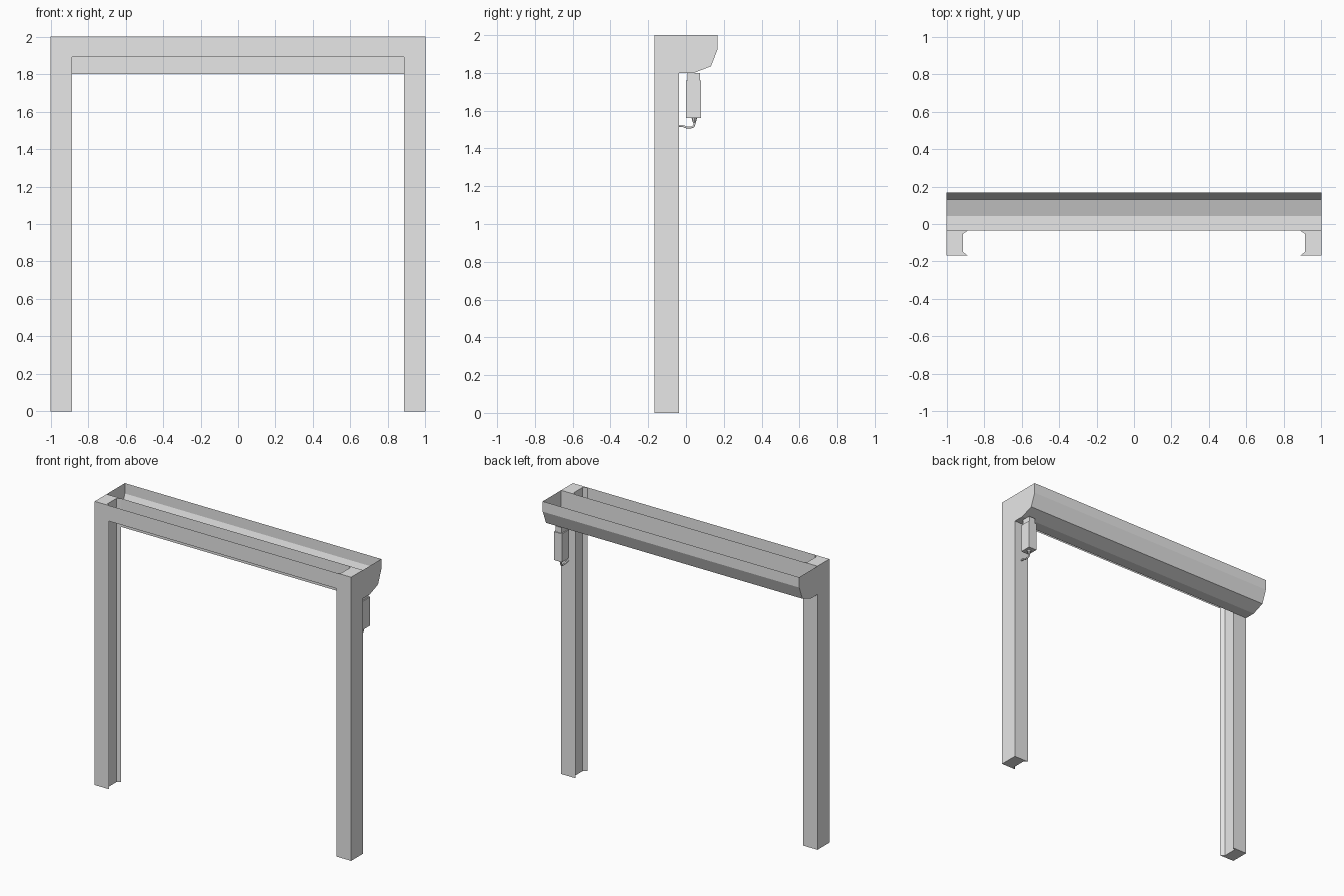
import bpy
import bmesh
from mathutils import Vector

cube = bpy.data.objects.get("Cube")
if cube:
    bpy.data.objects.remove(cube, do_unlink=True)

GREY = bpy.data.materials.new("light_grey")
GREY.use_nodes = True
GREY.diffuse_color = (0.8, 0.8, 0.8, 1)
GREY.node_tree.nodes["Principled BSDF"].inputs["Base Color"].default_value = (0.8, 0.8, 0.8, 1)

FRONT, WALL, BACK = -0.168, -0.036, 0.168
TOP, INNER = 2.0, 0.887


def finish(name, bm):
    mesh = bpy.data.meshes.new(name)
    bm.to_mesh(mesh)
    bm.free()
    mesh.materials.append(GREY)
    obj = bpy.data.objects.new(name, mesh)
    bpy.context.collection.objects.link(obj)
    return obj


def prism(name, points, offset):
    """Closed solid: a flat outline pushed along an offset."""
    bm = bmesh.new()
    face = bm.faces.new([bm.verts.new(p) for p in points])
    result = bmesh.ops.extrude_face_region(bm, geom=[face], use_keep_orig=True)
    moved = [v for v in result["geom"] if isinstance(v, bmesh.types.BMVert)]
    bmesh.ops.translate(bm, verts=moved, vec=Vector(offset))
    bmesh.ops.recalc_face_normals(bm, faces=bm.faces[:])
    return finish(name, bm)


def box(name, x, y, z):
    outline = [(x[0], y[0], z[0]), (x[1], y[0], z[0]), (x[1], y[1], z[0]), (x[0], y[1], z[0])]
    return prism(name, outline, (0, 0, z[1] - z[0]))


# Channel-shaped guide posts with flared lips
channel = [(1, FRONT), (1, WALL), (INNER, WALL), (0.912, -0.052),
           (0.912, -0.15), (INNER, FRONT)]
for side, label in ((1, "left"), (-1, "right")):
    prism(label + "_post", [(side * x, y, 0) for x, y in channel], (0, 0, TOP))

# Front fascia sheet between the posts
bm = bmesh.new()
bm.faces.new([bm.verts.new(p) for p in (
    (-INNER, FRONT, 1.89), (INNER, FRONT, 1.89), (INNER, FRONT, TOP), (-INNER, FRONT, TOP))])
finish("front_fascia", bm)

# Open-topped sheet housing with end caps
profile = [(WALL, TOP), (WALL, 1.8), (0.042, 1.8), (0.132, 1.835), (BACK, 1.927), (BACK, TOP)]
bm = bmesh.new()
ends = [[bm.verts.new((x, y, z)) for y, z in profile] for x in (-1, 1)]
for i in range(len(profile) - 1):
    bm.faces.new((ends[0][i], ends[0][i + 1], ends[1][i + 1], ends[1][i]))
bm.faces.new(ends[0][::-1])
bm.faces.new(ends[1])
bmesh.ops.recalc_face_normals(bm, faces=bm.faces[:])
finish("shutter_housing", bm)

# Motor unit hanging under the housing
box("motor_neck", (0.92, 0.968), (0.008, 0.074), (1.76, 1.8))
box("motor_body", (0.912, 0.975), (0.0, 0.08), (1.56, 1.76))

# Tapered cable gland
bm = bmesh.new()
bmesh.ops.create_cone(bm, cap_ends=True, segments=8, radius1=0.007, radius2=0.014, depth=0.026)
bmesh.ops.translate(bm, verts=bm.verts[:], vec=(0.944, 0.044, 1.547))
finish("cable_gland", bm)

# Cable bending back to the post
curve = bpy.data.curves.new("cable", "CURVE")
curve.dimensions = "3D"
curve.bevel_depth = 0.006
curve.bevel_resolution = 1
curve.use_fill_caps = True
path = [(0.044, 1.54), (0.044, 1.527), (0.039, 1.516), (0.028, 1.512), (0.0, 1.512), (-0.014, 1.518), (WALL, 1.52)]
spline = curve.splines.new("POLY")
spline.points.add(len(path) - 1)
for point, (y, z) in zip(spline.points, path):
    point.co = (0.944, y, z, 1)
curve.materials.append(GREY)
cable = bpy.data.objects.new("cable", curve)
bpy.context.collection.objects.link(cable)
